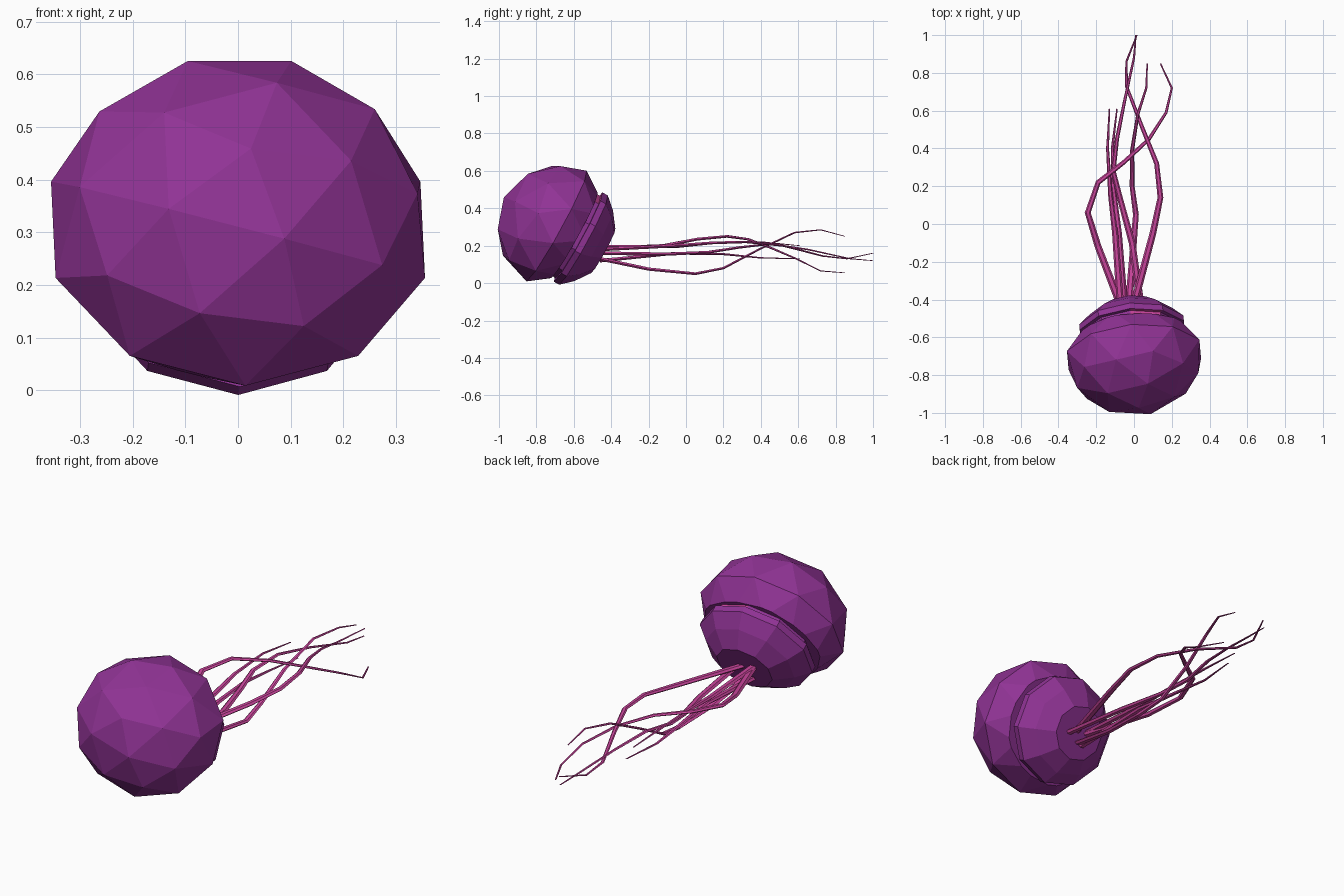
import bpy, bmesh, math
from mathutils import Vector, Matrix

if "Cube" in bpy.data.objects:
    bpy.data.objects.remove(bpy.data.objects["Cube"])


def material(name, col):
    m = bpy.data.materials.new(name)
    m.diffuse_color = (*col, 1)
    m.use_nodes = True
    m.node_tree.nodes["Principled BSDF"].inputs["Base Color"].default_value = m.diffuse_color
    return m


purple = material("purple", (0.28, 0.033, 0.30))
pink = material("pink", (0.60, 0.06, 0.34))

# Shared placement: the bell's axis leans forward, its crown facing front and up
TILT = (Matrix.Translation((0, -0.672, 0.305))
        @ Matrix.Rotation(math.radians(5), 4, 'Z')
        @ Matrix.Rotation(math.radians(61.4), 4, 'X'))


def finish(name, bm, mats):
    bmesh.ops.recalc_face_normals(bm, faces=bm.faces)
    me = bpy.data.meshes.new(name)
    bm.to_mesh(me)
    bm.free()
    for m in mats:
        me.materials.append(m)
    ob = bpy.data.objects.new(name, me)
    bpy.context.collection.objects.link(ob)
    return ob


# Faceted bell, cut off below its widest point with the rim drawn in
bm = bmesh.new()
bmesh.ops.create_icosphere(bm, subdivisions=2, radius=1)
bmesh.ops.scale(bm, vec=(0.37, 0.337, 0.322), verts=bm.verts)
bmesh.ops.bisect_plane(bm, geom=bm.verts[:] + bm.edges[:] + bm.faces[:],
                       plane_co=(0, 0, -0.105), plane_no=(0, 0, 1), clear_inner=True)
rim = [v for v in bm.verts if v.co.z < -0.1]
bmesh.ops.scale(bm, vec=(0.9, 0.87, 1), verts=rim)
bmesh.ops.holes_fill(bm, edges=[e for e in bm.edges if e.is_boundary])
bm.transform(Matrix.Translation((0, -0.02, 0)) @ TILT)
finish("bell", bm, [purple])

# Stepped underside: neck groove, rim band, bowl and flat mouth
N = 10
profile = [(0.25, -0.06), (0.25, -0.112), (0.272, -0.112),
           (0.272, -0.145), (0.215, -0.208), (0.135, -0.266)]
bm = bmesh.new()
rings = []
for r, a in profile:
    rings.append([bm.verts.new((1.07 * r * math.cos(math.tau * (i + 0.5) / N),
                                r * math.sin(math.tau * (i + 0.5) / N) - 0.006, a))
                  for i in range(N)])
for k in range(len(rings) - 1):
    for i in range(N):
        j = (i + 1) % N
        f = bm.faces.new((rings[k][i], rings[k][j], rings[k + 1][j], rings[k + 1][i]))
        # one pink patch shows inside the groove
        if k < 2 and i == 1:
            f.material_index = 1
bm.faces.new(rings[0])
bm.faces.new(rings[-1])
bm.transform(TILT)
finish("underside", bm, [purple, pink])


# Tentacles: tapering, slightly flattened six-sided strands
def tentacle(name, pts, width=0.02, height=0.011, sides=6):
    bm = bmesh.new()
    pts = [Vector(p) for p in pts]
    rings = []
    for i, p in enumerate(pts):
        d = (pts[min(i + 1, len(pts) - 1)] - pts[max(i - 1, 0)]).normalized()
        side = d.cross(Vector((0, 0, 1))).normalized()
        up = side.cross(d)
        s = 1 - 0.82 * i / (len(pts) - 1)
        rings.append([bm.verts.new(p + s * (side * width * math.cos(math.tau * k / sides)
                                            + up * height * math.sin(math.tau * k / sides)))
                      for k in range(sides)])
    for a, b in zip(rings, rings[1:]):
        for i in range(sides):
            j = (i + 1) % sides
            bm.faces.new((a[i], a[j], b[j], b[i]))
    bm.faces.new(rings[0])
    bm.faces.new(rings[-1])
    finish(name, bm, [pink])


tentacle("tentacle_left", [
    (-0.06, -0.46, 0.185), (-0.19, -0.12, 0.2), (-0.245, 0.06, 0.235), (-0.19, 0.22, 0.25),
    (-0.05, 0.33, 0.235), (0.08, 0.45, 0.19), (0.17, 0.59, 0.13), (0.2, 0.72, 0.065),
    (0.14, 0.85, 0.055)])
tentacle("tentacle_right", [
    (-0.01, -0.46, 0.18), (0.1, -0.05, 0.2), (0.14, 0.14, 0.215), (0.12, 0.32, 0.22),
    (0.04, 0.52, 0.2), (-0.04, 0.73, 0.145), (-0.04, 0.86, 0.13), (0.015, 1.0, 0.16)])
tentacle("tentacle_low", [
    (-0.03, -0.46, 0.13), (-0.01, -0.2, 0.075), (0.01, 0.05, 0.05), (-0.01, 0.2, 0.08),
    (-0.01, 0.39, 0.18), (0.02, 0.58, 0.27), (0.065, 0.72, 0.285), (0.07, 0.85, 0.25)])
tentacle("tentacle_middle", [
    (0.04, -0.46, 0.16), (-0.01, -0.1, 0.155), (-0.07, 0.12, 0.165), (-0.11, 0.28, 0.19),
    (-0.09, 0.45, 0.21), (-0.05, 0.65, 0.18), (0.0, 0.88, 0.13), (0.01, 1.0, 0.12)])
tentacle("tentacle_short_upper", [
    (-0.07, -0.46, 0.195), (-0.1, -0.05, 0.195), (-0.125, 0.15, 0.215),
    (-0.14, 0.4, 0.22), (-0.13, 0.61, 0.2)])
tentacle("tentacle_short_lower", [
    (-0.05, -0.46, 0.12), (-0.08, -0.05, 0.16), (-0.11, 0.2, 0.155),
    (-0.115, 0.4, 0.135), (-0.09, 0.61, 0.13)])
